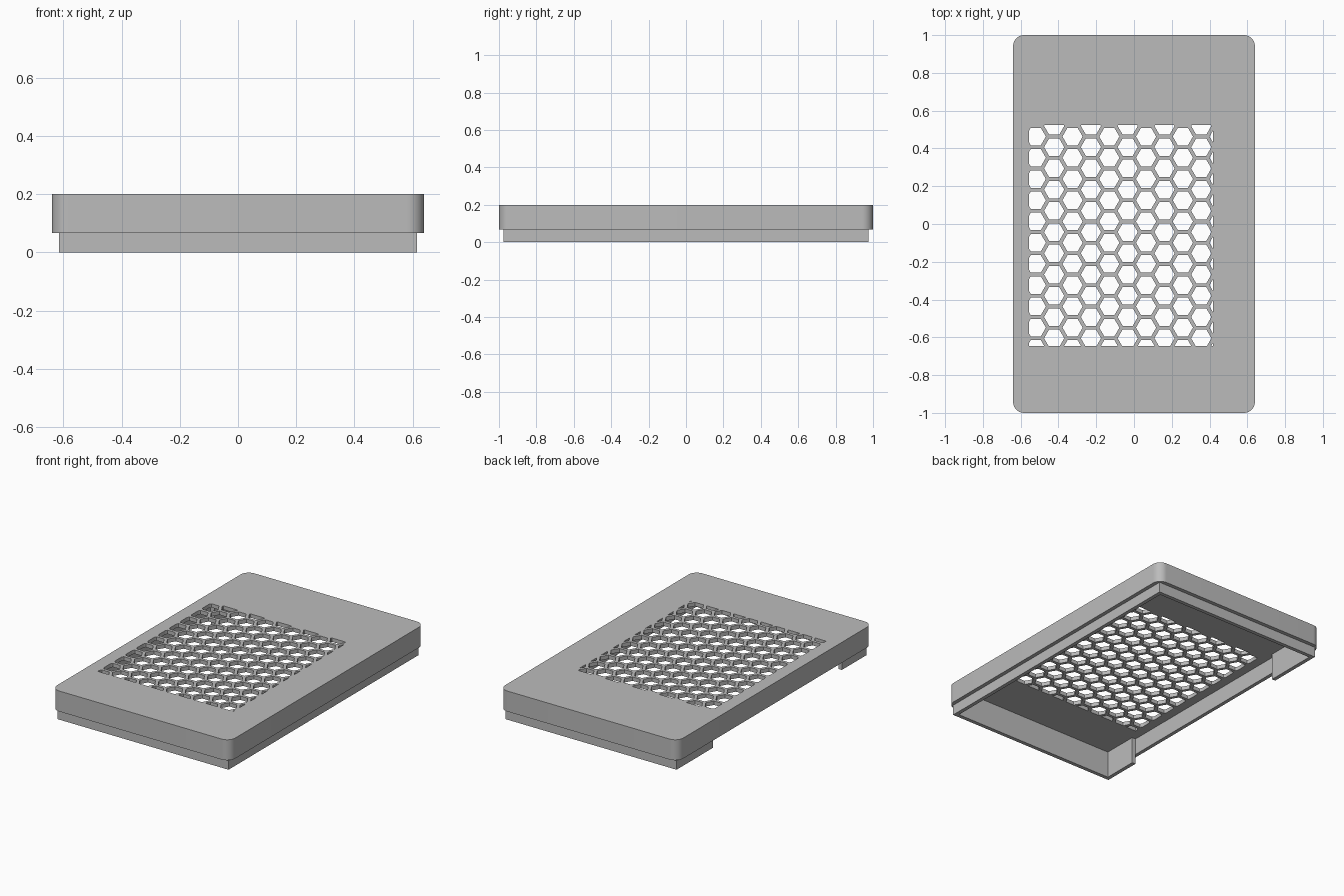
import bpy, bmesh, math
from mathutils import Vector

if "Cube" in bpy.data.objects:
    bpy.data.objects.remove(bpy.data.objects["Cube"], do_unlink=True)

HX, HY, TOP, STEP, CEIL = 0.64, 1.0, 0.2, 0.067, 0.175
WALL = 0.025

grey = bpy.data.materials.new("light grey")
grey.use_nodes = True
grey.diffuse_color = (0.5, 0.5, 0.5, 1)
grey.node_tree.nodes["Principled BSDF"].inputs["Base Color"].default_value = (0.5, 0.5, 0.5, 1)


def add_object(name, bm):
    bmesh.ops.recalc_face_normals(bm, faces=bm.faces)
    mesh = bpy.data.meshes.new(name)
    bm.to_mesh(mesh)
    bm.free()
    mesh.materials.append(grey)
    ob = bpy.data.objects.new(name, mesh)
    bpy.context.collection.objects.link(ob)
    return ob


def box(name, lo, hi, radius=0):
    lo, hi = Vector(lo), Vector(hi)
    bm = bmesh.new()
    bmesh.ops.create_cube(bm, size=1)
    for v in bm.verts:
        v.co = (lo + hi) / 2 + v.co * (hi - lo)
    if radius:
        upright = [e for e in bm.edges if abs(e.verts[0].co.z - e.verts[1].co.z) > 0.01]
        bmesh.ops.bevel(bm, geom=upright, offset=radius, segments=10, profile=0.5, affect='EDGES')
    return add_object(name, bm)


def combine(target, tool, operation):
    mod = target.modifiers.new(tool.name, 'BOOLEAN')
    mod.object, mod.operation, mod.solver = tool, operation, 'EXACT'
    bpy.context.view_layer.update()
    graph = bpy.context.evaluated_depsgraph_get()
    result = bpy.data.meshes.new_from_object(target.evaluated_get(graph))
    target.modifiers.clear()
    target.data = result
    bpy.data.objects.remove(tool, do_unlink=True)


def honeycomb(name, x0, x1, y0, y1):
    """Hexagonal prisms trimmed to a rectangle."""
    pitch, radius = 0.1124, 0.0535
    bm = bmesh.new()
    for col in range(11):
        for row in range(12):
            cx = -0.52 + col * pitch * math.sqrt(3) / 2
            cy = 0.463 + (col % 2) * pitch / 2 - row * pitch
            corners = [bm.verts.new((cx + radius * math.cos(k * math.pi / 3),
                                     cy + radius * math.sin(k * math.pi / 3), 0.1))
                       for k in range(6)]
            bm.faces.new(corners)
    for co, no in (((x0, 0, 0), (-1, 0, 0)), ((x1, 0, 0), (1, 0, 0)),
                   ((0, y0, 0), (0, -1, 0)), ((0, y1, 0), (0, 1, 0))):
        bmesh.ops.bisect_plane(bm, geom=bm.verts[:] + bm.edges[:] + bm.faces[:],
                               plane_co=co, plane_no=no, clear_outer=True)
    grown = bmesh.ops.extrude_face_region(bm, geom=bm.faces[:])["geom"]
    bmesh.ops.translate(bm, vec=(0, 0, 0.2),
                        verts=[g for g in grown if isinstance(g, bmesh.types.BMVert)])
    return add_object(name, bm)


# Rounded lid with a narrower square-cornered skirt
lid = box("vented_lid", (-HX, -HY, STEP), (HX, HY, TOP), 0.058)
sx, sy = HX - WALL, HY - WALL
combine(lid, box("skirt", (-sx, -sy, 0), (sx, sy, 0.15)), 'UNION')

# Hollow underside
ix, iy = sx - WALL, sy - WALL
combine(lid, box("cavity", (-ix, -iy, -0.1), (ix, iy, CEIL)), 'DIFFERENCE')

# Opening in the skirt on one long side
combine(lid, box("side_opening", (-sx - 0.001, -0.72, -0.1), (-ix + 0.05, 0.6, CEIL)), 'DIFFERENCE')

# Honeycomb vent
combine(lid, honeycomb("vent_holes", -0.555, 0.418, -0.645, 0.525), 'DIFFERENCE')

# Smooth rounded corners, sharp edges elsewhere
bpy.ops.object.select_all(action='DESELECT')
lid.select_set(True)
bpy.context.view_layer.objects.active = lid
bpy.ops.object.shade_smooth_by_angle(angle=math.radians(30))
